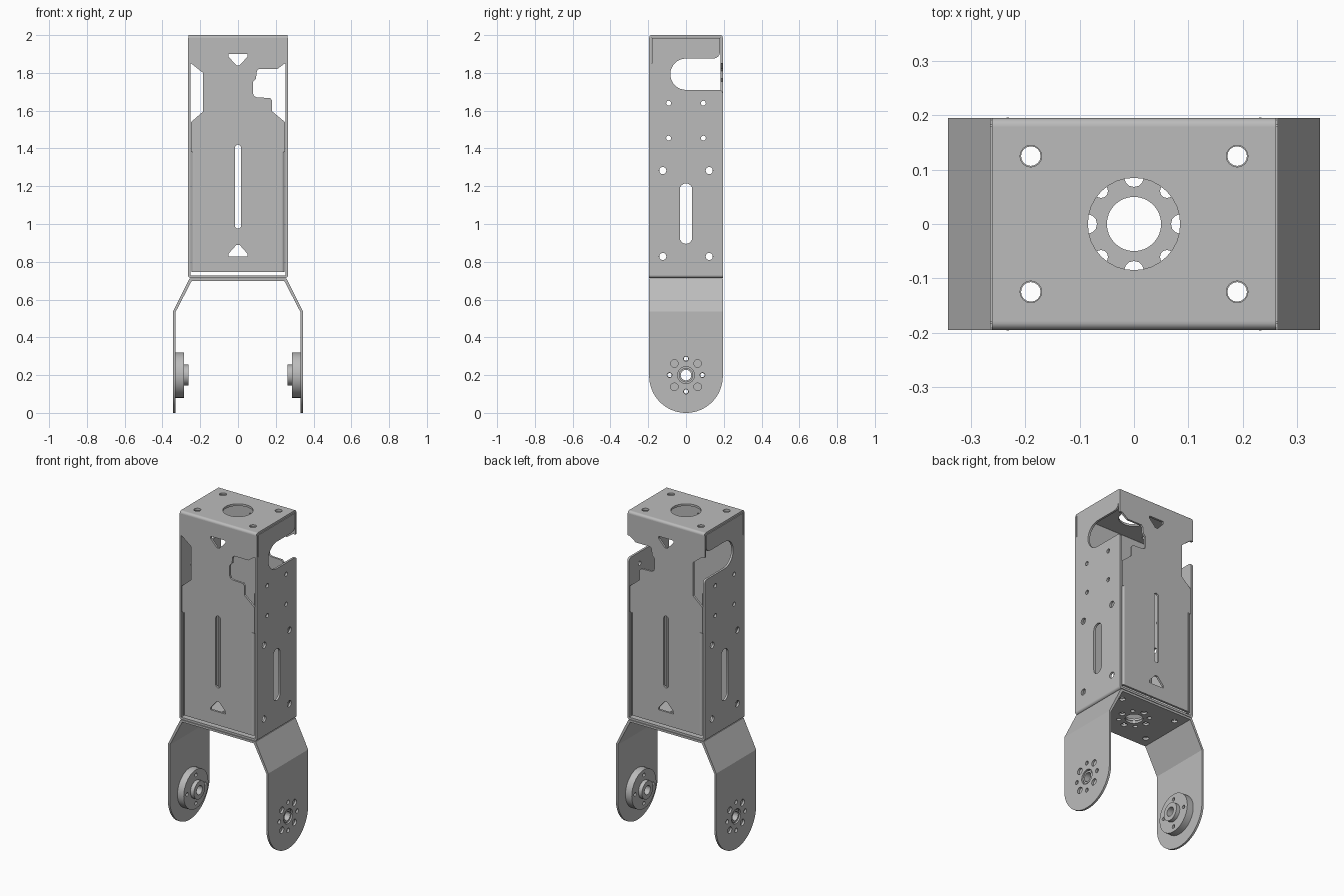
import bpy, bmesh, math
from mathutils import Matrix

cube = bpy.data.objects.get("Cube")
if cube:
    bpy.data.objects.remove(cube)

metal = bpy.data.materials.new("grey_metal")
metal.use_nodes = True
GREY = (0.5, 0.5, 0.5, 1)
metal.diffuse_color = GREY
metal.node_tree.nodes["Principled BSDF"].inputs["Base Color"].default_value = GREY

# Columns give the world directions of outline u, outline v and sheet thickness
PLANES = {
    "XY": Matrix.Identity(4),
    "XZ": Matrix(((1, 0, 0, 0), (0, 0, 1, 0), (0, 1, 0, 0), (0, 0, 0, 1))),
    "YZ": Matrix(((0, 0, 1, 0), (1, 0, 0, 0), (0, 1, 0, 0), (0, 0, 0, 1))),
}
T = 0.013  # sheet thickness


def arc(cx, cy, r, a0, a1, n=8):
    angles = [math.radians(a0 + (a1 - a0) * i / n) for i in range(n + 1)]
    return [(cx + r * math.cos(a), cy + r * math.sin(a)) for a in angles]


def circle(cx, cy, r, n=24):
    return arc(cx, cy, r, 0, 360, n)[:-1]


def slot(cx, r, low, high):
    return arc(cx, high - r, r, 0, 180) + arc(cx, low + r, r, 180, 360)


def ring(cx, cy, dist, r_axis, r_diag):
    """Eight holes of alternating size around a centre."""
    return [circle(*p, r_diag if i % 2 else r_axis, 12)
            for i, p in enumerate(circle(cx, cy, dist, 8))]


def flip(points):
    return [(-u, v) for u, v in points]


def sheet(name, plane, outline, w0, w1, holes=()):
    """Extrude an outline with holes between two levels along the plane normal."""
    cu = bpy.data.curves.new(name, "CURVE")
    cu.dimensions = "2D"
    cu.fill_mode = "BOTH"
    cu.extrude = abs(w1 - w0) / 2
    for pts in [outline, *holes]:
        sp = cu.splines.new("POLY")
        sp.points.add(len(pts) - 1)
        for p, (u, v) in zip(sp.points, pts):
            p.co = (u, v, 0, 1)
        sp.use_cyclic_u = True
    tmp = bpy.data.objects.new(name + "_outline", cu)
    bpy.context.collection.objects.link(tmp)
    dg = bpy.context.evaluated_depsgraph_get()
    me = bpy.data.meshes.new_from_object(tmp.evaluated_get(dg))
    bpy.data.objects.remove(tmp)
    bpy.data.curves.remove(cu)
    bm = bmesh.new()
    bm.from_mesh(me)
    bm.transform(PLANES[plane] @ Matrix.Translation((0, 0, (w0 + w1) / 2)))
    bmesh.ops.remove_doubles(bm, verts=bm.verts, dist=0.0001)
    bmesh.ops.recalc_face_normals(bm, faces=bm.faces)
    bm.to_mesh(me)
    bm.free()
    me.name = name
    me.materials.clear()
    me.materials.append(metal)
    ob = bpy.data.objects.new(name, me)
    bpy.context.collection.objects.link(ob)
    bpy.ops.object.select_all(action="DESELECT")
    ob.select_set(True)
    bpy.context.view_layer.objects.active = ob
    bpy.ops.object.shade_smooth_by_angle(angle=math.radians(35))
    return ob


def rect(u, v0, v1):
    return [(-u, v0), (u, v0), (u, v1), (-u, v1)]


def bend(cx, cy, a0, a1):
    return arc(cx, cy, 0.015, a0, a1) + arc(cx, cy, 0.002, a1, a0)


corners = [(x, y) for x in (-0.19, 0.19) for y in (-0.125, 0.125)]

# Top plate and its rounded bends into the front and back
sheet("top_plate", "XY", rect(0.262, -0.18, 0.18), 2 - T, 2,
      [circle(0, 0, 0.085, 32)] + [circle(x, y, 0.02, 16) for x, y in corners])
sheet("top_bend_back", "YZ", bend(0.18, 1.985, 0, 90), -0.262, 0.262)
sheet("top_bend_front", "YZ", bend(-0.18, 1.985, 90, 180), -0.262, 0.262)

# Front and back panels: plain notch on one side, cable notch on the other
lower = [(0.23, 0.745), (0.23, 1.38), (0.248, 1.38), (0.248, 1.54)]
upper = [(0.248, 1.85), (0.265, 1.85), (0.265, 1.985)]
cable_notch = [(0.18, 1.597), (0.18, 1.655), (0.17, 1.667), (0.1, 1.67), (0.085, 1.677),
               (0.08, 1.69), (0.08, 1.755), (0.095, 1.77), (0.1, 1.81), (0.11, 1.82),
               (0.207, 1.82)]
plain_notch = [(0.185, 1.595), (0.185, 1.8)]
panel = lower + cable_notch + upper + flip(lower + plain_notch + upper)[::-1]
arrow_down = [(-0.05, 1.9), (0.05, 1.9), (0.05, 1.885), (0.008, 1.84), (-0.008, 1.84), (-0.05, 1.885)]
arrow_up = [(-0.05, 0.828), (0.05, 0.828), (0.05, 0.843), (0.008, 0.89), (-0.008, 0.89), (-0.05, 0.843)]
for name, side in (("front", -1), ("back", 1)):
    sheet(name + "_panel", "XZ", panel, side * 0.182, side * 0.195,
          [arrow_down, arrow_up, slot(0, 0.016, 0.975, 1.42)])
    # Folded stiffening lips along the lower panel edges
    for lip_name, sx in (("left", 1), ("right", -1)):
        lip = arc(0.23, 0.18, 0.0165, 90, 0) + [(0.2465, 0.14), (0.234, 0.14), (0.234, 0.18), (0.23, 0.182)]
        sheet(f"{name}_{lip_name}_lip", "XY", [(sx * x, side * y) for x, y in lip], 0.745, 1.38)

# Side walls with the rounded hook opening toward the back
wall = ([(-0.195, 0.73), (0.195, 0.73)]
        + arc(0.175, 1.69, 0.02, 0, 90, 5)
        + arc(0, 1.793, 0.083, 270, 90, 16)
        + arc(0.145, 1.911, 0.035, 270, 360, 6)
        + [(0.18, 1.985), (-0.18, 1.985), (-0.18, 1.85), (-0.195, 1.85)])
wall_holes = [slot(0, 0.033, 0.895, 1.215)]
for sy in (-1, 1):
    wall_holes += [circle(sy * 0.092, z, 0.013, 12) for z in (1.64, 1.455)]
    wall_holes += [circle(sy * 0.123, z, 0.019, 16) for z in (1.283, 0.828)]

# Floor of the box
base_holes = ([circle(0, 0, 0.05, 32)] + ring(0, 0, 0.086, 0.018, 0.013)
              + [circle(x, y, 0.018, 16) for x, y in corners])
sheet("box_floor", "XY", rect(0.25, -0.195, 0.195), 0.715, 0.728, base_holes)

# Fork crosspiece under the box
sheet("fork_crosspiece", "XY", rect(0.249, -0.195, 0.195), 0.699, 0.712, base_holes)

# Fork leg outline, rounded at the foot
leg = arc(0, 0.195, 0.195, 180, 360, 32) + [(0.195, 0.538), (-0.195, 0.538)]
leg_holes = [circle(0, 0.2, 0.045)] + ring(0, 0.2, 0.087, 0.013, 0.02)
slope = [(0.247, 0.712), (0.257, 0.712), (0.343, 0.538), (0.33, 0.535), (0.245, 0.699)]
hub_holes = [circle(0, 0.2, 0.028, 16)] + [circle(*p, 0.011, 12) for p in circle(0, 0.2, 0.087, 4)]

for name, s in (("left", 1), ("right", -1)):
    sheet(name + "_wall", "YZ", wall, s * 0.252, s * 0.265, wall_holes)
    sheet(name + "_floor_bend", "XZ",
          [(s * x, z) for x, z in bend(0.25, 0.73, 270, 360)], -0.195, 0.195)
    sheet(name + "_fork_slope", "XZ", [(s * x, z) for x, z in slope], -0.195, 0.195)
    sheet(name + "_fork_leg", "YZ", leg, s * 0.33, s * 0.343, leg_holes)
    # Servo hub: flange disc with a raised centre boss
    sheet(name + "_hub_disc", "YZ", circle(0, 0.2, 0.12, 48), s * 0.287, s * 0.33, hub_holes)
    sheet(name + "_hub_boss", "YZ", circle(0, 0.2, 0.055, 32), s * 0.263, s * 0.287, hub_holes[:1])
    sheet(name + "_hub_collar", "YZ", circle(0, 0.2, 0.038), s * 0.33, s * 0.338, hub_holes[:1])
